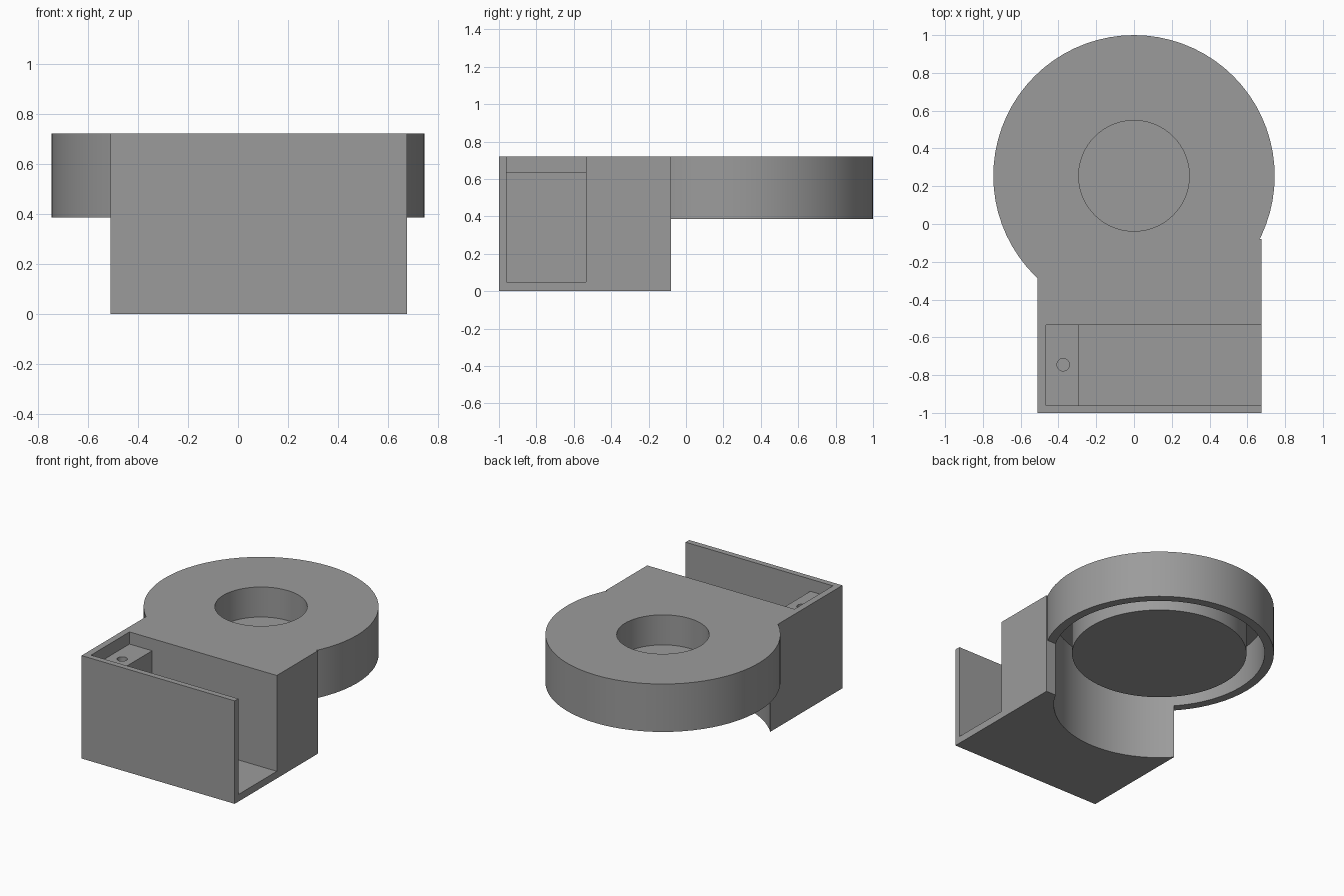
import bpy, math

if "Cube" in bpy.data.objects:
    bpy.data.objects.remove(bpy.data.objects["Cube"])

grey = bpy.data.materials.new("plain_grey")
grey.diffuse_color = (0.33, 0.33, 0.33, 1)
grey.use_nodes = True
grey.node_tree.nodes["Principled BSDF"].inputs["Base Color"].default_value = grey.diffuse_color
CY = 0.255  # centre of the round housing


def box(name, x0, x1, y0, y1, z0, z1):
    bpy.ops.mesh.primitive_cube_add(size=1, location=((x0 + x1) / 2, (y0 + y1) / 2, (z0 + z1) / 2))
    ob = bpy.context.object
    ob.name = name
    ob.scale = (x1 - x0, y1 - y0, z1 - z0)
    bpy.ops.object.transform_apply(location=True, rotation=True, scale=True)
    return ob


def cylinder(name, x, y, r, z0, z1, sides=72):
    bpy.ops.mesh.primitive_cylinder_add(vertices=sides, radius=r, depth=z1 - z0,
                                        location=(x, y, (z0 + z1) / 2))
    ob = bpy.context.object
    ob.name = name
    bpy.ops.object.transform_apply(location=True, rotation=True, scale=True)
    return ob


def combine(target, other, operation):
    bpy.ops.object.select_all(action='DESELECT')
    bpy.context.view_layer.objects.active = target
    target.select_set(True)
    mod = target.modifiers.new(operation.lower(), 'BOOLEAN')
    mod.operation = operation
    mod.solver = 'EXACT'
    mod.object = other
    bpy.ops.object.modifier_apply(modifier=mod.name)
    bpy.data.objects.remove(other, do_unlink=True)


# round housing joined to the rectangular bracket
body = cylinder("bracket_housing", 0, CY, 0.745, 0.385, 0.72)
combine(body, box("block", -0.51, 0.675, -1.0, -0.08, 0, 0.72), 'UNION')

# round recess from below, with a central hub hanging in it
combine(body, cylinder("recess", 0, CY, 0.685, -0.2, 0.66), 'DIFFERENCE')
combine(body, cylinder("hub", 0, CY, 0.567, 0.385, 0.69), 'UNION')

# blind hole in the top of the hub
combine(body, cylinder("top_hole", 0, CY, 0.293, 0.51, 0.9), 'DIFFERENCE')

# slot open at the top and right, with a drilled peg block at its closed end
combine(body, box("slot", -0.465, 0.9, -0.96, -0.535, 0.05, 0.9), 'DIFFERENCE')
combine(body, box("peg_block", -0.49, -0.29, -0.98, -0.515, 0.03, 0.635), 'UNION')
combine(body, cylinder("screw_hole", -0.375, -0.745, 0.033, 0.3, 0.9, 32), 'DIFFERENCE')

# single grey material and crisp edges
body.data.materials.clear()
body.data.materials.append(grey)
for p in body.data.polygons:
    p.material_index = 0
bpy.ops.object.select_all(action='DESELECT')
body.select_set(True)
bpy.context.view_layer.objects.active = body
bpy.ops.object.shade_smooth_by_angle(angle=math.radians(30))
